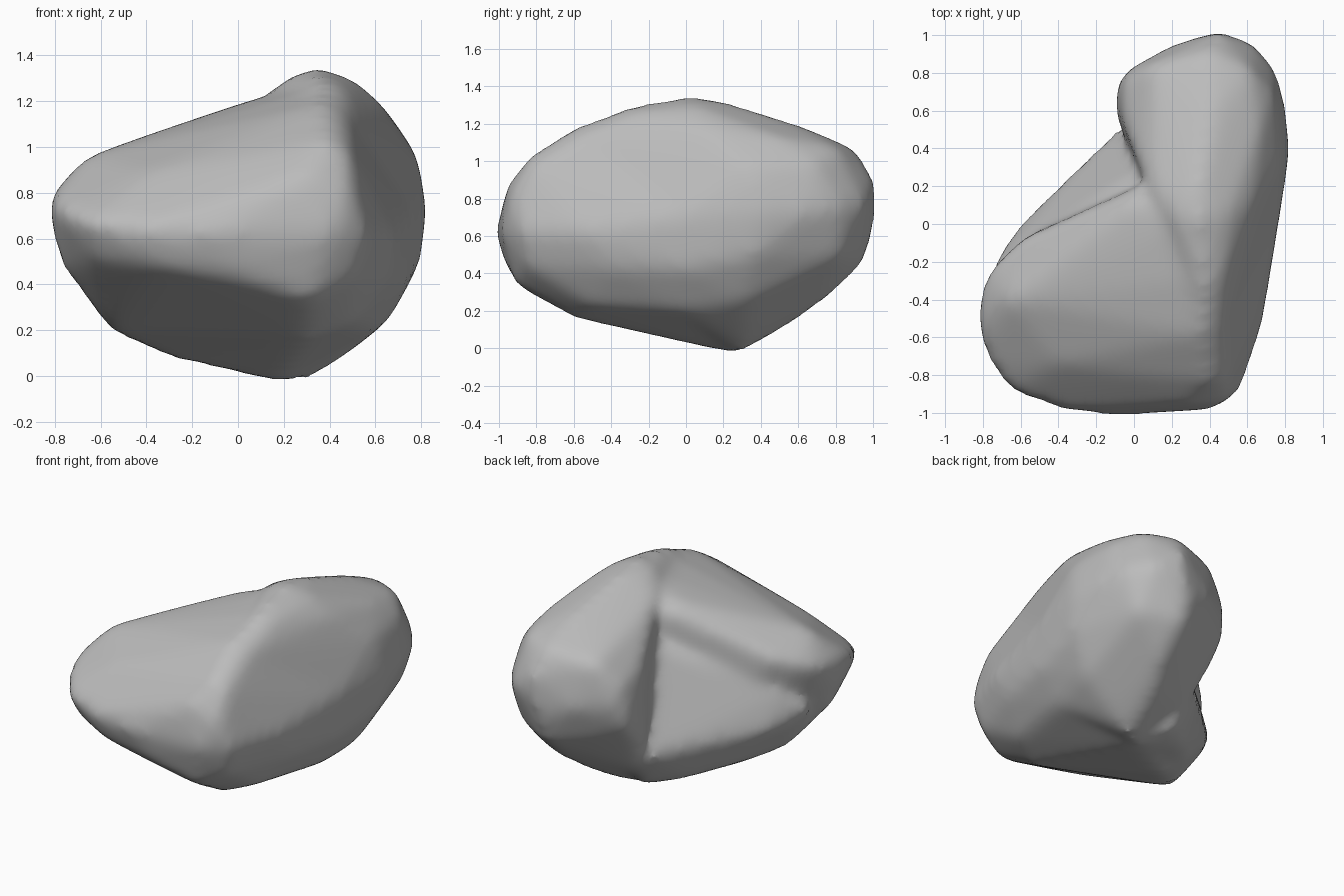
import bpy
import bmesh

# Remove the default object
default_cube = bpy.data.objects.get("Cube")
if default_cube:
    bpy.data.objects.remove(default_cube, do_unlink=True)


def add_hull(target, corners):
    """Add the convex lump spanned by a few corner points to the target bmesh."""
    lump = bmesh.new()
    for corner in corners:
        lump.verts.new(corner)
    bmesh.ops.convex_hull(lump, input=lump.verts[:])
    loose = [vert for vert in lump.verts if not vert.link_faces]
    bmesh.ops.delete(lump, geom=loose, context="VERTS")
    bmesh.ops.recalc_face_normals(lump, faces=lump.faces[:])
    mesh = bpy.data.meshes.new("lump")
    lump.to_mesh(mesh)
    lump.free()
    target.from_mesh(mesh)
    bpy.data.meshes.remove(mesh)


# Main wedge: broad sloping front, blunt end and keel
wedge = [
    # blunt end
    (-.81, -.5, .77), (-.8, -.4, .78), (-.77, -.28, .8), (-.8, -.61, .75),
    (-.79, -.47, .6), (-.75, -.74, .71), (-.75, -.45, .47),
    # front rim and the rounding beneath it
    (-.65, -.87, .67), (-.4, -.97, .64), (-.1, -1, .62), (.4, -.97, .62),
    (.55, -.87, .62), (-.62, -.79, .52), (-.35, -.92, .49), (0, -.95, .45),
    (.32, -.89, .34), (.5, -.84, .44),
    # sloping roof
    (.48, -.92, .8), (.3, -.94, .87), (.48, -.82, .96), (.4, -.82, 1.02),
    (0, -.81, .92), (.46, -.55, 1.13), (.36, -.58, 1.17), (.42, -.28, 1.26),
    (.3, 0, 1.26), (-.4, -.73, .88), (-.65, -.4, .95), (-.3, -.12, 1.07),
    (0, .1, 1.17),
    # overhanging back rim
    (-.71, -.2, .83), (-.6, -.1, .87), (-.3, .01, 1), (.02, .18, 1.13),
    # broad side face
    (.66, -.55, .62), (.75, 0, .7), (.81, .4, .73), (.65, -.4, .43),
    (.73, 0, .43), (.59, 0, .21), (.49, -.5, .24),
    # keel underneath
    (-.55, -.3, .21), (-.3, -.05, .09), (.17, .25, -.01), (.3, -.6, .18),
    (-.15, -.5, .23),
]

# Lower ledge tucked below the back rim
ledge = [
    (-.72, -.2, .52), (-.75, -.28, .52), (-.67, -.14, .44), (-.6, -.02, .42),
    (-.3, .24, .33), (-.17, .37, .3), (-.09, .48, .3), (.04, .26, .95),
    (-.3, .02, .77), (-.62, -.12, .64), (-.55, -.3, .21), (-.35, .08, .16),
    (-.18, .25, .1), (.04, .42, .07), (.17, .25, -.01), (.02, .48, .18),
    (.3, -.2, .6), (.3, .4, .5),
]

# Back lobe with the peak and its front ridge, blending into the broad side
lobe = [
    # inner wall beside the ledge
    (.1, .2, 1.2), (.04, .33, 1.09), (-.045, .55, .9), (-.045, .74, .85),
    (-.085, .6, .48), (-.08, .74, .6), (0, .48, .2),
    # rear rim
    (-.02, .81, .75), (.2, .93, .72), (.46, 1, .77), (.45, .99, .9),
    (.63, .94, .77), (.73, .82, .75), (.78, .66, .73), (.81, .4, .73),
    (.4, .99, .63), (.4, .94, .46), (.65, .82, .5),
    # peak, front ridge and top
    (.35, 0, 1.33), (.22, .04, 1.29), (.34, .15, 1.32), (.5, .05, 1.28),
    (.37, -.3, 1.28), (.46, -.28, 1.25), (.36, -.58, 1.17), (.46, -.55, 1.13),
    (.62, .1, 1.17), (.4, .35, 1.25), (.4, .6, 1.18), (.4, .9, 1.05),
    (.1, .5, 1.1), (.1, .83, 1), (.66, .5, 1.11), (.61, .8, 1.06),
    (.73, .68, .98), (.77, .35, .95),
    # shared side face
    (.75, 0, .7), (.73, 0, .43), (.59, 0, .21), (.78, .36, .5),
    (.65, .32, .26),
    # underside
    (.4, .75, .28), (.15, .82, .5), (.32, .55, .14), (.45, .3, .1),
    (.19, .25, -.01), (.3, .3, 0),
]

shape = bmesh.new()
for part in (wedge, ledge, lobe):
    add_hull(shape, part)
rough_mesh = bpy.data.meshes.new("rough_boulder")
shape.to_mesh(rough_mesh)
shape.free()
boulder = bpy.data.objects.new("boulder", rough_mesh)
bpy.context.collection.objects.link(boulder)

# Fuse the lumps, wear the edges round and give back the worn thickness
fuse = boulder.modifiers.new("fuse", "REMESH")
fuse.mode = "VOXEL"
fuse.voxel_size = 0.03
wear = boulder.modifiers.new("wear", "SMOOTH")
wear.factor = 0.5
wear.iterations = 22
swell = boulder.modifiers.new("swell", "DISPLACE")
swell.mid_level = 0
swell.strength = 0.018
depsgraph = bpy.context.evaluated_depsgraph_get()
depsgraph.update()
worn_mesh = bpy.data.meshes.new_from_object(boulder.evaluated_get(depsgraph))
boulder.modifiers.clear()
boulder.data = worn_mesh
worn_mesh.name = "boulder"
bpy.data.meshes.remove(rough_mesh)

# Plain grey stone, smoothly shaded
stone = bpy.data.materials.new("grey_stone")
stone.use_nodes = True
grey = (0.5, 0.5, 0.5, 1)
stone.diffuse_color = grey
for node in stone.node_tree.nodes:
    if node.type == "BSDF_PRINCIPLED":
        node.inputs["Base Color"].default_value = grey
worn_mesh.materials.clear()
worn_mesh.materials.append(stone)
for face in worn_mesh.polygons:
    face.use_smooth = True
    face.material_index = 0
worn_mesh.update()
